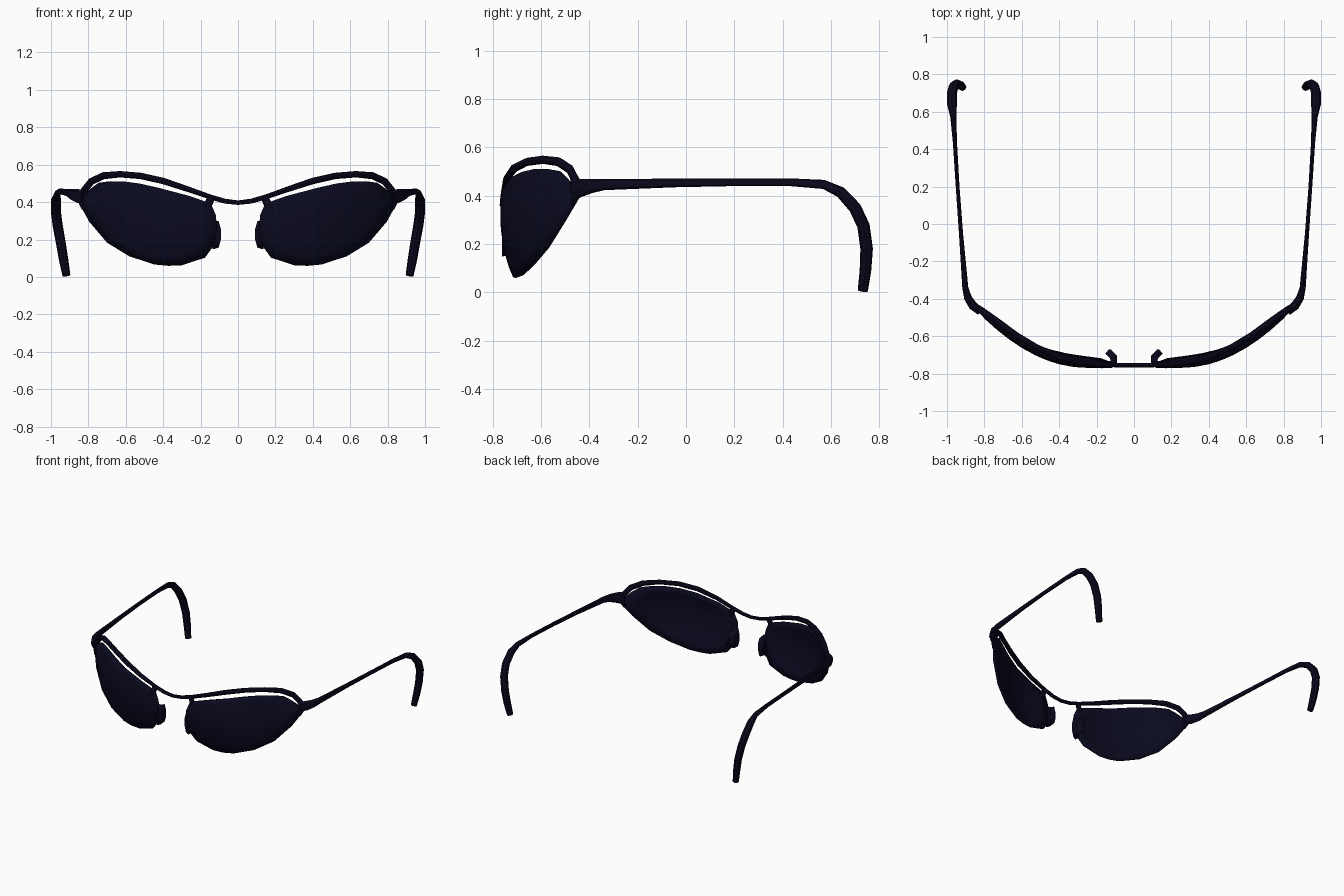
import bpy, bmesh, math
from mathutils import Vector

if "Cube" in bpy.data.objects:
    bpy.data.objects.remove(bpy.data.objects["Cube"])


def material(name, col):
    m = bpy.data.materials.new(name)
    m.diffuse_color = (*col, 1)
    m.use_nodes = True
    m.node_tree.nodes["Principled BSDF"].inputs["Base Color"].default_value = m.diffuse_color
    return m


frame_mat = material("dark frame", (0.003, 0.0025, 0.0125))
lens_mat = material("dark navy lens", (0.003, 0.003, 0.0145))


def wrap_y(x, z):
    """Depth of the curved front of the glasses."""
    t = max(0.0, abs(x) - 0.25)
    return -0.761 + 0.88 * t * t + 0.77 * (z - 0.32) ** 2


def finish(name, bm, mat, angle=40):
    bmesh.ops.recalc_face_normals(bm, faces=bm.faces[:])
    me = bpy.data.meshes.new(name)
    bm.to_mesh(me)
    bm.free()
    me.materials.append(mat)
    ob = bpy.data.objects.new(name, me)
    bpy.context.collection.objects.link(ob)
    bpy.ops.object.select_all(action='DESELECT')
    ob.select_set(True)
    bpy.context.view_layer.objects.active = ob
    bpy.ops.object.shade_smooth_by_angle(angle=math.radians(angle))
    return ob


def sweep(name, pts, radii, ref, mat, n=8):
    """Tube through pts; radii = (along ref, across ref) at each point."""
    bm = bmesh.new()
    pts = [Vector(p) for p in pts]
    rings = []
    for i, p in enumerate(pts):
        a, b = pts[max(i - 1, 0)], pts[min(i + 1, len(pts) - 1)]
        t = (b - a).normalized()
        u = (Vector(ref) - t * t.dot(Vector(ref))).normalized()
        v = t.cross(u)
        ru, rv = radii[i]
        rings.append([bm.verts.new(p + u * ru * math.cos(k * math.tau / n) + v * rv * math.sin(k * math.tau / n))
                      for k in range(n)])
    for r, s in zip(rings, rings[1:]):
        for k in range(n):
            bm.faces.new((r[k], r[(k + 1) % n], s[(k + 1) % n], s[k]))
    bm.faces.new(rings[0])
    bm.faces.new(rings[-1])
    return finish(name, bm, mat)


# brow bar: one curve over both lenses
half = [(0.07, 0.405), (0.15, 0.428), (0.27, 0.47), (0.40, 0.513), (0.52, 0.54), (0.63, 0.549),
        (0.72, 0.541), (0.785, 0.510), (0.822, 0.463), (0.840, 0.415), (0.825, 0.365)]
brow = [(-x, z) for x, z in reversed(half)] + [(0, 0.397)] + half
rad = [(0.012, 0.013)] * 2 + [(0.014, 0.015)] + [(0.016, 0.017)] * 3 + [(0.018, 0.019)] * 3
rad += [(0.018, 0.022), (0.010, 0.012)]
rad = rad[::-1] + [(0.012, 0.012)] + rad
sweep("brow_bar", [(x, wrap_y(x, z), z) for x, z in brow], rad, (0, -1, 0), frame_mat)

outline = [(0.145, 0.392), (0.26, 0.432), (0.42, 0.474), (0.52, 0.497), (0.60, 0.508), (0.68, 0.510),
           (0.74, 0.502), (0.78, 0.473), (0.815, 0.44), (0.845, 0.395), (0.79, 0.295), (0.695, 0.184),
           (0.577, 0.112), (0.444, 0.069), (0.37, 0.062), (0.30, 0.065), (0.176, 0.105), (0.125, 0.176),
           (0.112, 0.25), (0.118, 0.33)]

for side, s in (("right", 1), ("left", -1)):
    # curved lens built from concentric rings
    bm = bmesh.new()
    cx, cz = 0.45, 0.30
    rings = []
    for f in (1, 0.8, 0.6, 0.4, 0.2):
        ring = []
        for x, z in outline:
            px, pz = cx + (x - cx) * f, cz + (z - cz) * f
            ring.append(bm.verts.new((s * px, wrap_y(px, pz), pz)))
        rings.append(ring)
    n = len(outline)
    for r, q in zip(rings, rings[1:]):
        for k in range(n):
            bm.faces.new((r[k], r[(k + 1) % n], q[(k + 1) % n], q[k]))
    mid = bm.verts.new((s * cx, wrap_y(cx, cz), cz))
    for k in range(n):
        bm.faces.new((rings[-1][k], rings[-1][(k + 1) % n], mid))
    lens = finish("lens_" + side, bm, lens_mat)
    sol = lens.modifiers.new("thickness", 'SOLIDIFY')
    sol.thickness = 0.016
    sol.offset = 0

    # small post joining lens to brow bar
    sweep("lens_post_" + side,
          [(s * x, wrap_y(x, z), z) for x, z in ((0.142, 0.43), (0.154, 0.40), (0.172, 0.36))],
          [(0.012, 0.021)] * 3, (0, -1, 0), frame_mat)

    # nose pad: plate turned back from the inner lens edge
    bm = bmesh.new()
    cols = []
    for x, y, z0, z1 in ((0.125, -0.748, 0.15, 0.30), (0.106, -0.742, 0.16, 0.295),
                         (0.108, -0.71, 0.165, 0.285), (0.136, -0.682, 0.18, 0.26)):
        cols.append([bm.verts.new((s * (x + (0.008 if k in (0, 3) else -0.003)), y, z0 + (z1 - z0) * k / 3))
                     for k in range(4)])
    for a, b in zip(cols, cols[1:]):
        for k in range(3):
            bm.faces.new((a[k], a[k + 1], b[k + 1], b[k]))
    pad = finish("nose_pad_" + side, bm, frame_mat)
    sol = pad.modifiers.new("thickness", 'SOLIDIFY')
    sol.thickness = 0.03
    sol.offset = 0

    # temple arm with hinge end and hooked ear tip
    arm = [(0.825, -0.465, 0.425), (0.860, -0.438, 0.433), (0.888, -0.395, 0.440), (0.902, -0.34, 0.446),
           (0.925, -0.05, 0.453), (0.943, 0.20, 0.456), (0.957, 0.43, 0.456), (0.966, 0.57, 0.447),
           (0.973, 0.64, 0.415), (0.974, 0.70, 0.350), (0.964, 0.735, 0.275), (0.947, 0.748, 0.18),
           (0.932, 0.743, 0.09), (0.917, 0.732, 0.006)]
    radii = [(0.022, 0.042), (0.024, 0.038), (0.021, 0.030), (0.016, 0.023), (0.011, 0.018), (0.010, 0.016),
             (0.011, 0.016), (0.016, 0.019), (0.026, 0.023), (0.027, 0.026), (0.027, 0.026),
             (0.026, 0.026), (0.025, 0.024), (0.021, 0.021)]
    sweep("temple_arm_" + side, [(s * x, y, z) for x, y, z in arm], radii, (1, 0, 0), frame_mat)
